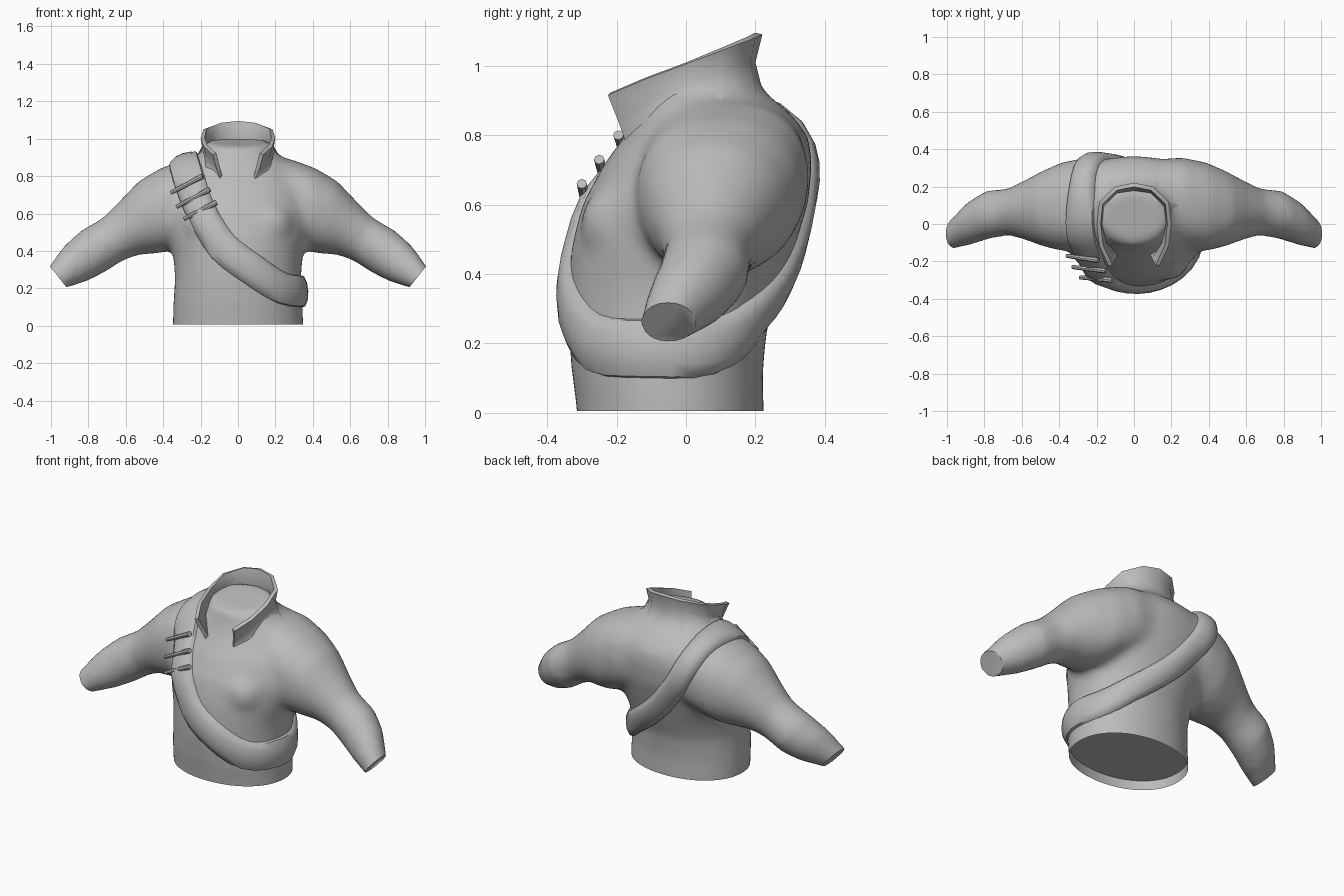
import bpy, bmesh, math
from mathutils import Vector
from mathutils.bvhtree import BVHTree

if "Cube" in bpy.data.objects:
    bpy.data.objects.remove(bpy.data.objects["Cube"])

grey = bpy.data.materials.new("cloth grey")
grey.diffuse_color = (0.5, 0.5, 0.5, 1)
grey.use_nodes = True
grey.node_tree.nodes["Principled BSDF"].inputs["Base Color"].default_value = grey.diffuse_color


def make(name, bm, angle=50):
    bmesh.ops.recalc_face_normals(bm, faces=bm.faces)
    me = bpy.data.meshes.new(name)
    bm.to_mesh(me)
    bm.free()
    ob = bpy.data.objects.new(name, me)
    bpy.context.collection.objects.link(ob)
    me.materials.append(grey)
    finish(ob, angle)
    return ob


def finish(ob, angle):
    bpy.ops.object.select_all(action='DESELECT')
    ob.select_set(True)
    bpy.context.view_layer.objects.active = ob
    bpy.ops.object.shade_smooth_by_angle(angle=math.radians(angle))


def loft(bm, rings, cap=True, closed=True, loop=False):
    vs = [[bm.verts.new(p) for p in r] for r in rings]
    n = len(vs[0])
    pairs = list(zip(vs, vs[1:])) + ([(vs[-1], vs[0])] if loop else [])
    for a, b in pairs:
        for i in range(n if closed else n - 1):
            j = (i + 1) % n
            bm.faces.new((a[i], a[j], b[j], b[i]))
    if cap:
        bm.faces.new(vs[0][::-1])
        bm.faces.new(vs[-1])


def sgnpow(v, p):
    return math.copysign(abs(v) ** p, v)


def bake(ob):
    """Apply all modifiers."""
    dg = bpy.context.evaluated_depsgraph_get()
    me = bpy.data.meshes.new_from_object(ob.evaluated_get(dg))
    ob.modifiers.clear()
    ob.data = me


# jacket body: torso rings (z, half width, front y, back y)
N = 32
TAU = math.tau
torso = [(-.10, .35, -.31, .22), (.01, .35, -.315, .225), (.12, .347, -.33, .222),
         (.25, .338, -.34, .235), (.36, .345, -.34, .275), (.48, .375, -.33, .315),
         (.60, .40, -.30, .352), (.72, .39, -.235, .365), (.80, .35, -.175, .352),
         (.87, .29, -.135, .295), (.92, .21, -.12, .23), (.94, .19, -.115, .205), (.985, .185, -.115, .2)]
bm = bmesh.new()
rings = []
for z, w, f, b in torso:
    ring = []
    for i in range(N):
        c, s = math.cos(TAU * i / N), math.sin(TAU * i / N)
        p = .8 if s > 0 and .4 < z < .9 else .95   # broad upper back
        y = (f + b) / 2 + (b - f) / 2 * sgnpow(s, p)
        ring.append((w * sgnpow(c, .95), y, z + (.17 * (y - .06) if z > .93 else 0)))
    rings.append(ring)
loft(bm, rings)

# sleeves: top x z, bottom x z, front y, back y, roundness
sleeve = [(.08, .915, .08, .50, -.10, .345, .85), (.27, .895, .25, .45, -.13, .355, .85),
          (.41, .845, .36, .40, -.145, .33, .88),
          (.53, .775, .44, .385, -.12, .285, .93), (.63, .67, .53, .38, -.085, .235, 1),
          (.72, .58, .62, .345, -.06, .19, 1), (.84, .51, .72, .28, -.08, .18, 1),
          (.93, .43, .81, .235, -.11, .125, 1), (1.01, .32, .92, .20, -.135, .03, 1),
          (1.06, .25, .99, .17, -.14, -.03, 1)]
for s in (1, -1):
    rings = []
    for tx, tz, bx, bz, f, b, p in sleeve:
        ring = []
        for i in range(N):
            u, v = sgnpow(math.cos(TAU * i / N), p), sgnpow(math.sin(TAU * i / N), p)
            ring.append((s * ((tx + bx) / 2 + (tx - bx) / 2 * v),
                         (f + b) / 2 + (b - f) / 2 * u,
                         (tz + bz) / 2 + (tz - bz) / 2 * v))
        rings.append(ring)
    loft(bm, rings)
    # chest fullness
    r = bmesh.ops.create_icosphere(bm, subdivisions=3, radius=1)
    for v in r["verts"]:
        v.co = Vector((s * .155, -.2, .54)) + Vector((v.co.x * .14, v.co.y * .105, v.co.z * .12))
body = make("jacket_body", bm)
m = body.modifiers.new("blend", 'REMESH')
m.mode = 'VOXEL'
m.voxel_size = .022
m = body.modifiers.new("soften", 'SMOOTH')
m.factor, m.iterations = .5, 12
bake(body)

# cut the hem and the cuffs flat
bm = bmesh.new()
bm.from_mesh(body.data)


def cut(point, normal):
    g = bm.verts[:] + bm.edges[:] + bm.faces[:]
    r = bmesh.ops.bisect_plane(bm, geom=g, plane_co=point, plane_no=normal, clear_outer=True)
    return [x for x in r["geom_cut"] if isinstance(x, bmesh.types.BMEdge)]


for s in (1, -1):
    bmesh.ops.contextual_create(bm, geom=cut((s * .96, 0, .26), (s * .78, 0, -.62)))
# hem turns up to a recessed underside
r = bmesh.ops.extrude_edge_only(bm, edges=cut((0, 0, .006), (0, 0, -1)))
for v in r["geom"]:
    if isinstance(v, bmesh.types.BMVert):
        v.co = Vector((v.co.x * .985, v.co.y * .985, .06))
bmesh.ops.contextual_create(bm, geom=[e for e in r["geom"] if isinstance(e, bmesh.types.BMEdge)])
bmesh.ops.recalc_face_normals(bm, faces=bm.faces)
for f in bm.faces:
    f.material_index = 0
bm.to_mesh(body.data)
tree = BVHTree.FromBMesh(bm)
bm.free()
if not body.data.materials:
    body.data.materials.append(grey)
finish(body, 50)

# open standing collar: right half, from back to front tip
rim = [(0, .22, 1.09), (.1, .2, 1.08), (.185, .12, 1.05), (.2, 0, 1.005),
       (.185, -.12, .96), (.135, -.225, .915)]
mid = [(0, .2, 1.01), (.1, .185, 1.01), (.182, .1, .98), (.19, 0, .945),
       (.168, -.11, .895), (.115, -.195, .84)]
base = [(0, .22, .93), (.12, .2, .93), (.21, .1, .925), (.212, 0, .895),
        (.175, -.11, .835), (.087, -.17, .77)]
skirt = [(0, .275, .88), (.14, .25, .88), (.265, .1, .88), (.265, 0, .85),
         (.20, -.13, .775), (.085, -.17, .73)]


def full(half):
    return [(-x, y, z) for x, y, z in half[:0:-1]] + half


bm = bmesh.new()
loft(bm, [full(skirt), full(base), full(mid), full(rim)], cap=False, closed=False)
collar = make("collar", bm)
bm = bmesh.new()
bm.from_mesh(collar.data)
back = max(bm.faces, key=lambda f: f.calc_center_median().z)
if back.normal.y < 0:
    bmesh.ops.reverse_faces(bm, faces=bm.faces)
bm.to_mesh(collar.data)
bm.free()
m = collar.modifiers.new("thickness", 'SOLIDIFY')
m.thickness, m.offset = .022, -1
bake(collar)
finish(collar, 60)

# shoulder strap: closed path hugging the body
path = [Vector(p) for p in (
    (-.29, .06, .90), (-.28, -.10, .84), (-.25, -.18, .73), (-.19, -.26, .59),
    (-.08, -.32, .42), (.08, -.34, .30), (.24, -.27, .20), (.335, -.10, .185),
    (.335, .08, .19), (.245, .21, .245), (.11, .30, .33), (-.04, .34, .46),
    (-.16, .355, .62), (-.235, .33, .76), (-.275, .2, .87))]
pts = []
for i in range(len(path)):
    a, b, c, d = (path[(i + k) % len(path)] for k in (-1, 0, 1, 2))
    for k in range(3):
        t = k / 3
        pts.append(.5 * (2 * b + (c - a) * t + (2 * a - 5 * b + 4 * c - d) * t * t
                         + (3 * b - a - 3 * c + d) * t ** 3))
section = [(-.088, -.01), (-.083, .018), (-.045, .034), (0, .038), (.045, .034), (.083, .018), (.088, -.01)]
rings = []
for i, p in enumerate(pts):
    co, no, _, _ = tree.find_nearest(p)
    tan = (pts[(i + 1) % len(pts)] - pts[i - 1]).normalized()
    side = tan.cross(no).normalized()
    wide = 1 - .2 * min(1, max(0, p.y / .25))   # narrower across the back
    ring = []
    for u, h in section:
        c2, n2, _, _ = tree.find_nearest(co + side * u * wide)
        ring.append(c2 + (n2 + no).normalized() * h)
    rings.append(ring)
bm = bmesh.new()
loft(bm, rings, cap=False, closed=False, loop=True)
bmesh.ops.smooth_vert(bm, verts=bm.verts, factor=.3, use_axis_x=True, use_axis_y=True, use_axis_z=True)
make("shoulder_strap", bm)

# three cartridges held on the strap
for i, (a, b) in enumerate((((-.36, -.17, .71), (-.19, -.195, .80)),
                            ((-.33, -.23, .635), (-.15, -.25, .73)),
                            ((-.29, -.285, .57), (-.115, -.30, .66)))):
    a, b = Vector(a), Vector(b)
    d = b - a
    bm = bmesh.new()
    bmesh.ops.create_cone(bm, cap_ends=True, segments=8, radius1=.011, radius2=.015, depth=d.length)
    rot = d.to_track_quat('Z', 'Y')
    for v in bm.verts:
        v.co = rot @ v.co + (a + b) / 2
    make("cartridge_%d" % (i + 1), bm, 40)
